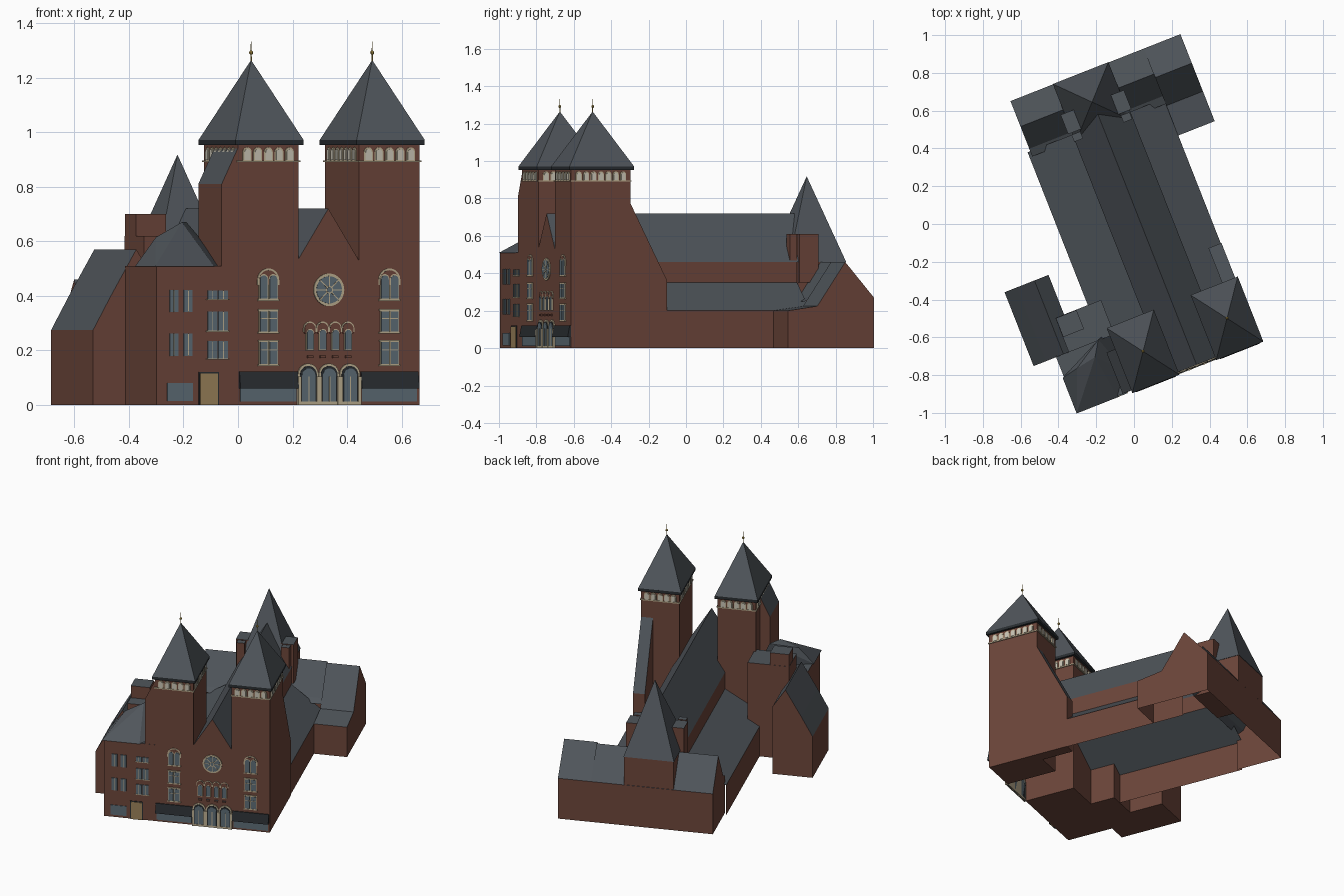
import bpy, bmesh, math
from mathutils import Matrix, Vector

if "Cube" in bpy.data.objects:
    bpy.data.objects.remove(bpy.data.objects["Cube"])

ROT = Matrix.Rotation(math.radians(21.5), 4, 'Z')   # building is turned on its plot
FRONT = -0.815
COLORS = {'brick': (0.150, 0.060, 0.042), 'slate': (0.080, 0.092, 0.105), 'stone': (0.50, 0.42, 0.28),
          'glass': (0.11, 0.15, 0.18), 'dark': (0.022, 0.026, 0.030), 'tan': (0.32, 0.22, 0.10),
          'pale': (0.58, 0.55, 0.46), 'gold': (0.40, 0.28, 0.06)}
MATS = {}
for n, c in COLORS.items():
    MATS[n] = bpy.data.materials.new(n)
    MATS[n].diffuse_color = (*c, 1)
parts = {}


def part(name, mat):
    if name not in parts:
        parts[name] = (bmesh.new(), mat)
    return parts[name][0]


def extrude(name, mat, loop, offset, open_bottom=False, caps=(1, 1), skip=()):
    """Sweep a loop along an offset; caps, bottom and chosen sides may stay open."""
    bm = part(name, mat)
    a = [bm.verts.new(p) for p in loop]
    b = [bm.verts.new(Vector(p) + Vector(offset)) for p in loop]
    faces = [bm.faces.new(a), bm.faces.new(b[::-1])]
    drop = [f for f, keep in zip(faces, caps) if not keep]
    for i in range(len(a)):
        j = (i + 1) % len(a)
        f = bm.faces.new((a[j], a[i], b[i], b[j]))
        faces.append(f)
        if i in skip or (open_bottom and a[i].co.z == 0 and a[j].co.z == 0):
            drop.append(f)
    bmesh.ops.recalc_face_normals(bm, faces=faces)
    bmesh.ops.delete(bm, geom=drop, context='FACES_ONLY')


def along_v(name, prof, v0, v1, mat='brick', **k):
    extrude(name, mat, [(u, v0, z) for u, z in prof], (0, v1 - v0, 0), **k)


def along_u(name, prof, u0, u1, mat='brick', **k):
    extrude(name, mat, [(u0, v, z) for v, z in prof], (u1 - u0, 0, 0), **k)


def box(name, u0, u1, v0, v1, z0, z1, mat='brick'):
    along_v(name, [(u0, z0), (u1, z0), (u1, z1), (u0, z1)], v0, v1, mat)


def hull(name, pts, mat='slate'):
    bm = part(name, mat)
    vs = [bm.verts.new(p) for p in pts]
    bmesh.ops.convex_hull(bm, input=vs)


def pyramid(name, u, v, hu, hv, z0, z1):
    hull(name, [(u + a * hu, v + b * hv, z0) for a in (-1, 1) for b in (-1, 1)] + [(u, v, z1)])


def panel(name, mat, s, w, z0, z1, depth, arch=False, o=(0, FRONT), d=(1, 0)):
    """Flat or round-headed panel on a wall through o running along d."""
    r = w / 2
    loop = [(s - r, z0), (s + r, z0)]
    if arch:
        loop += [(s + r * math.cos(math.pi * i / 10), z1 - r + r * math.sin(math.pi * i / 10)) for i in range(11)]
    else:
        loop += [(s + r, z1), (s - r, z1)]
    n = Vector((d[1], -d[0], 0))
    extrude(name, mat, [Vector((o[0] + d[0] * t, o[1] + d[1] * t, z)) - n * 0.003 for t, z in loop], n * (depth + 0.003))


def window_pair(s, z0, z1, w=0.032, arch=False):
    if arch:
        panel('window_frames', 'stone', s, 2 * w + 0.022, z1 - 0.055, z1 + 0.006, 0.003, True)
        panel('window_infill', 'brick', s, 2 * w + 0.010, z1 - 0.056, z1 - 0.001, 0.0045, True)
    else:
        panel('window_frames', 'stone', s, 2 * w + 0.016, z1, z1 + 0.006, 0.006)
        panel('window_transoms', 'stone', s, 2 * w, z0 + (z1 - z0) * 0.62, z0 + (z1 - z0) * 0.62 + 0.003, 0.009)
    panel('window_frames', 'stone', s, 2 * w + 0.02, z0 - 0.006, z0, 0.007)
    for k in (-1, 1):
        c = s + k * (w / 2 + 0.003)
        top = z1 - 0.018 if arch else z1
        panel('window_frames', 'stone', c, w + 0.004, z0, top + 0.003 * arch, 0.005, arch)
        panel('window_glass', 'glass', c, w - 0.003, z0 + 0.002, top - 0.002, 0.007, arch)


# hollow nave with clerestory and lean-to aisles
NAVE = [(.2, .46), (.035, .72), (-.13, .46)]
along_v('nave_front', [(-.13, 0), (.2, 0)] + NAVE, FRONT, -.478, caps=(1, 0), open_bottom=True)
along_v('nave', [(-.385, 0), (.39, 0), (.39, .2), (.2, .35)] + NAVE + [(-.13, .35), (-.385, .2)],
        -.478, .56, caps=(0, 0), open_bottom=True)
along_v('nave_end', NAVE, .56, .63)

# twin front towers
for side, tu in (('left', -.2025), ('right', .275)):
    hw, v0, v1 = .119, FRONT, -.475
    mv = (v0 + v1) / 2
    hv = (v1 - v0) / 2
    box(side + '_tower', tu - hw, tu + hw, v0, v1, 0, .955)
    box(side + '_tower_eave', tu - hw - .015, tu + hw + .015, v0 - .015, v1 + .015, .953, .972, 'dark')
    pyramid(side + '_tower_roof', tu, mv, hw + .015, hv + .015, .972, 1.265)
    # belfry arches on all four sides
    for d, o, half in (((1, 0), (tu, v0), hw), ((-1, 0), (tu, v1), hw),
                       ((0, 1), (tu + hw, mv), hv), ((0, -1), (tu - hw, mv), hv)):
        panel('belfry_course', 'stone', 0, 2 * half + .01, .890, .897, .006, o=o, d=d)
        count = 5 if half == hw else 7
        step = 1.75 * half / count
        for i in range(count):
            s = (i - (count - 1) / 2) * step
            panel('belfry_frames', 'stone', s, .034, .897, .945, .004, True, o, d)
            panel('belfry_openings', 'pale', s, .024, .899, .938, .007, True, o, d)
    # finial
    fin = part('finials', 'gold')
    for r, z, h in ((.003, 1.295, .075), (.002, 1.315, .03)):
        bmesh.ops.create_cone(fin, segments=6, radius1=r, radius2=.001, depth=h, cap_ends=True,
                              matrix=Matrix.Translation((tu, mv, z)))
    bmesh.ops.create_uvsphere(fin, u_segments=8, v_segments=6, radius=.008, matrix=Matrix.Translation((tu, mv, 1.292)))
    # stacked tower windows
    window_pair(tu, .148, .232)
    window_pair(tu, .268, .345)
    window_pair(tu, .388, .495, arch=True)
    # shopfront with canopy
    sw = .115 if side == 'left' else .113
    panel('shop_glass', 'glass', tu, 2 * sw - .01, .012, .06, .004)
    along_u('canopies', [(FRONT + .003, .122), (FRONT - .006, .122), (FRONT - .018, .06), (FRONT + .003, .06)],
            tu - sw, tu + sw, 'dark')

# sloping buttresses beside the towers
along_u('right_tower_buttress', [(-.48, 0), (-.263, 0), (-.263, .36), (-.48, .785)], .32, .394)
along_v('left_tower_buttress', [(-.385, 0), (-.31, 0), (-.31, .965), (-.385, .81)], FRONT + .001, -.58)

# facade centre: entrance arches, arcade, rose window
C = .036
panel('entrance_step', 'stone', C, .245, 0, .012, .012)
for i in (-1, 0, 1):
    s = C + i * .082
    panel('entrance_surround', 'stone', s, .08, 0, .152, .006, True)
    panel('entrance_recess', 'dark', s, .066, 0, .143, .008, True)
    panel('entrance_doors', 'glass', s, .052, .012, .134, .010, True)
    panel('door_bars', 'stone', s, .004, .012, .105, .012)
    for k in (-1, 1):
        panel('entrance_columns', 'stone', s + k * .037, .012, 0, .105, .014)
for i in range(4):
    s = C + (i - 1.5) * .05
    panel('arcade_hoods', 'stone', s, .05, .268, .306, .004, True)
    panel('arcade_infill', 'brick', s, .042, .262, .301, .0055, True)
    panel('arcade_frames', 'stone', s, .030, .2, .279, .007, True)
    panel('arcade_glass', 'glass', s, .025, .204, .275, .009, True)
    panel('corbels', 'brick', s, .022, .172, .182, .010)


def disc(name, mat, r, depth):
    loop = [(C + r * math.cos(a * math.pi / 16), FRONT + .003, .422 + r * math.sin(a * math.pi / 16)) for a in range(32)]
    extrude(name, mat, loop, (0, -depth - .003, 0))


disc('rose_rim', 'stone', .060, .005)
disc('rose_glass', 'glass', .050, .007)
disc('rose_hub', 'stone', .014, .009)
disc('rose_eye', 'glass', .010, .010)
for i in range(8):
    a = i * math.pi / 4
    e, n = Vector((math.cos(a), 0, math.sin(a))), Vector((-math.sin(a), 0, math.cos(a))) * .002
    base = Vector((C, FRONT, .422))
    extrude('rose_spokes', 'stone', [base + e * .012 - n, base + e * .052 - n, base + e * .052 + n, base + e * .012 + n],
            (0, -.0085, 0))

# left house with hipped roof
box('left_house', -.642, -.32, FRONT, -.5, 0, .510)
hull('left_house_roof', [(-.65, -.822, .508), (-.418, -.822, .508), (-.65, -.62, .508), (-.33, -.48, .508),
                         (-.33, -.70, .508), (-.56, -.6, .615), (-.45, -.58, .67), (-.40, -.5, .67)])
for i in (-1, 1):
    for z0 in (.18, .34):
        panel('house_windows', 'glass', -.547 + i * .028, .034, z0, z0 + .082, .005)
        panel('house_window_bars', 'stone', -.547 + i * .028, .003, z0, z0 + .082, .007)
for z0, z1 in ((.17, .235), (.272, .342), (.388, .42)):
    panel('stair_sills', 'stone', -.402, .09, z0 - .004, z0, .006)
    for i in (-1, 1):
        panel('stair_windows', 'glass', -.402 + i * .021, .037, z0, z1, .005)
        panel('stair_window_bars', 'stone', -.402 + i * .021, .003, z0, z1, .007)
panel('house_shop_window', 'glass', -.55, .10, .015, .08, .004)
panel('house_door_frame', 'dark', -.437, .08, 0, .12, .004)
panel('house_door', 'tan', -.437, .07, 0, .115, .007)

# blocks behind the house
box('rear_block', -.57, -.31, -.505, -.31, 0, .62)
box('rear_block_upper', -.568, -.45, -.42, -.312, .6, .70)

# side annex
along_v('annex', [(-.77, 0), (-.52, 0), (-.52, .45), (-.60, .57), (-.70, .40), (-.77, .275)], -.505, -.085)

# hollow transept and its lower right wing
along_u('transept', [(.53, 0), (.53, .25), (.574, .27), (.70, .46), (.845, .27), (.845, 0)], -.37, .39,
        caps=(1, 0), skip=(0,), open_bottom=True)
along_u('right_transept', [(.35, 0), (.35, .2), (.52, .225), (.68, .46), (.845, .27), (.845, 0)], .389, .597,
        caps=(0, 1), open_bottom=True)

# crossing tower with turrets
box('crossing_tower', -.125, .185, .525, .844, .25, .46)
pyramid('crossing_roof', .03, .682, .158, .165, .459, .918)
for k in (-1, 1):
    c = .03 + k * .14
    box('crossing_turrets', c - .04, c + .04, .57, .68, .35, .61)
    box('corner_turrets', c - .025, c + .025, .52, .56, .35, .61)

# turn into objects; upward faces of brick masses carry slate
for name, (bm, mat) in parts.items():
    me = bpy.data.meshes.new(name)
    bm.normal_update()
    if mat == 'brick':
        for f in bm.faces:
            f.material_index = 1 if f.normal.z > .3 else 0
    bm.transform(ROT)
    bm.to_mesh(me)
    bm.free()
    me.materials.append(MATS[mat])
    if mat == 'brick':
        me.materials.append(MATS['slate'])
    bpy.context.scene.collection.objects.link(bpy.data.objects.new(name, me))

for m in bpy.data.materials:
    if m.users and not m.is_grease_pencil:
        m.use_nodes = True
        m.node_tree.nodes["Principled BSDF"].inputs["Base Color"].default_value = m.diffuse_color
